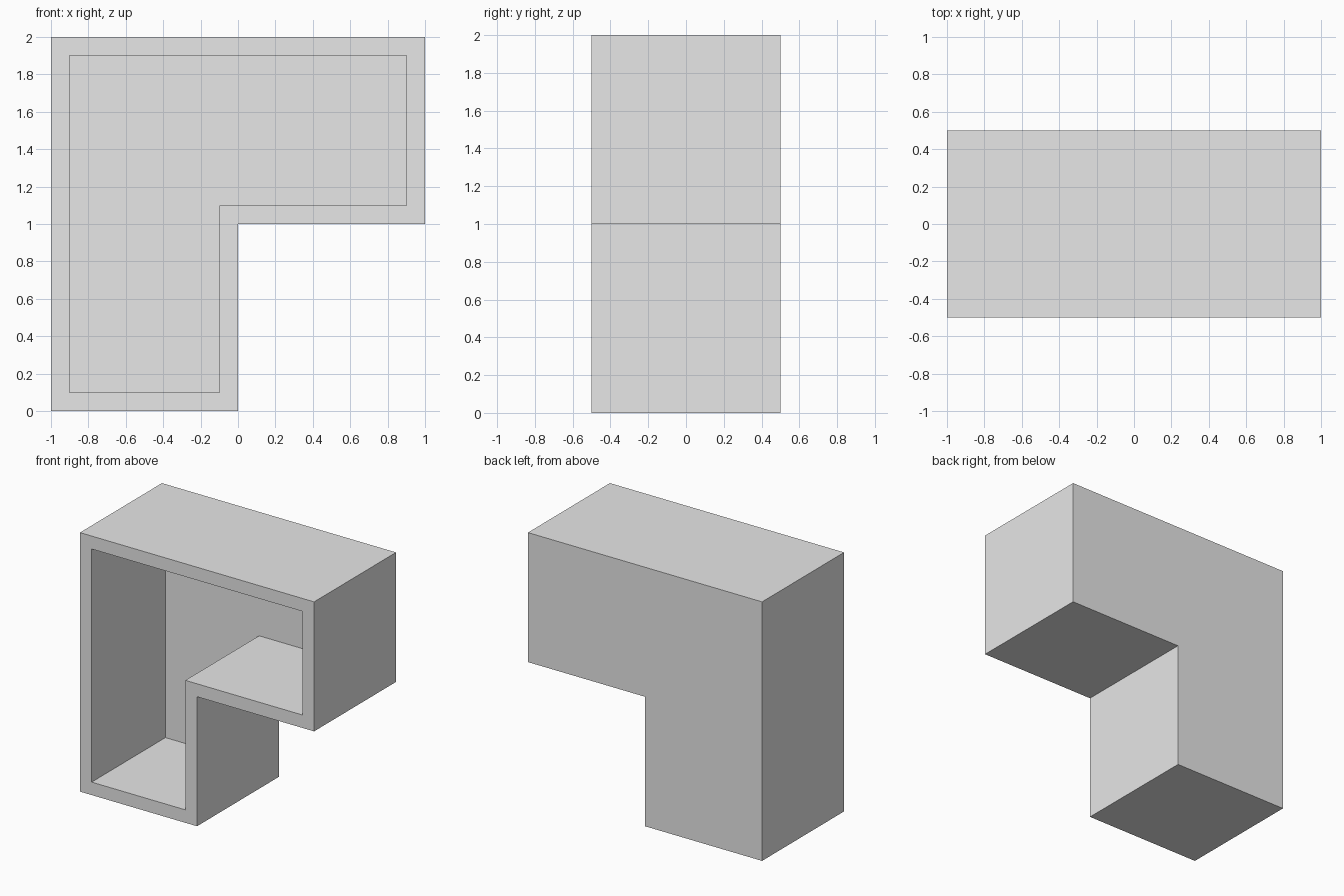
import bpy
import bmesh

cube = bpy.data.objects.get("Cube")
if cube:
    bpy.data.objects.remove(cube, do_unlink=True)

WALL = 0.1
FRONT, BACK = -0.5, 0.5

# Plain grey material
grey = bpy.data.materials.new("plain grey")
grey.use_nodes = True
colour = (0.8, 0.8, 0.8, 1)
grey.diffuse_color = colour
grey.node_tree.nodes["Principled BSDF"].inputs["Base Color"].default_value = colour


def l_outline(t):
    """Corner-shaped outline in x and z, moved inward by t."""
    return [(-1 + t, t), (-t, t), (-t, 1 + t), (1 - t, 1 + t), (1 - t, 2 - t), (-1 + t, 2 - t)]


bm = bmesh.new()


def ring(t, y):
    return [bm.verts.new((x, y, z)) for x, z in l_outline(t)]


def bridge(a, b):
    for i in range(len(a)):
        j = (i + 1) % len(a)
        bm.faces.new((a[i], a[j], b[j], b[i]))


# Outer walls, front rim, inner walls, then the two sides of the back panel
rings = [ring(0, BACK), ring(0, FRONT), ring(WALL, FRONT), ring(WALL, BACK - WALL)]
for a, b in zip(rings, rings[1:]):
    bridge(a, b)
bm.faces.new(rings[0])
bm.faces.new(rings[-1])
bmesh.ops.recalc_face_normals(bm, faces=bm.faces)

mesh = bpy.data.meshes.new("corner_shelf_box")
bm.to_mesh(mesh)
bm.free()
mesh.materials.append(grey)
box = bpy.data.objects.new("corner_shelf_box", mesh)
bpy.context.collection.objects.link(box)
